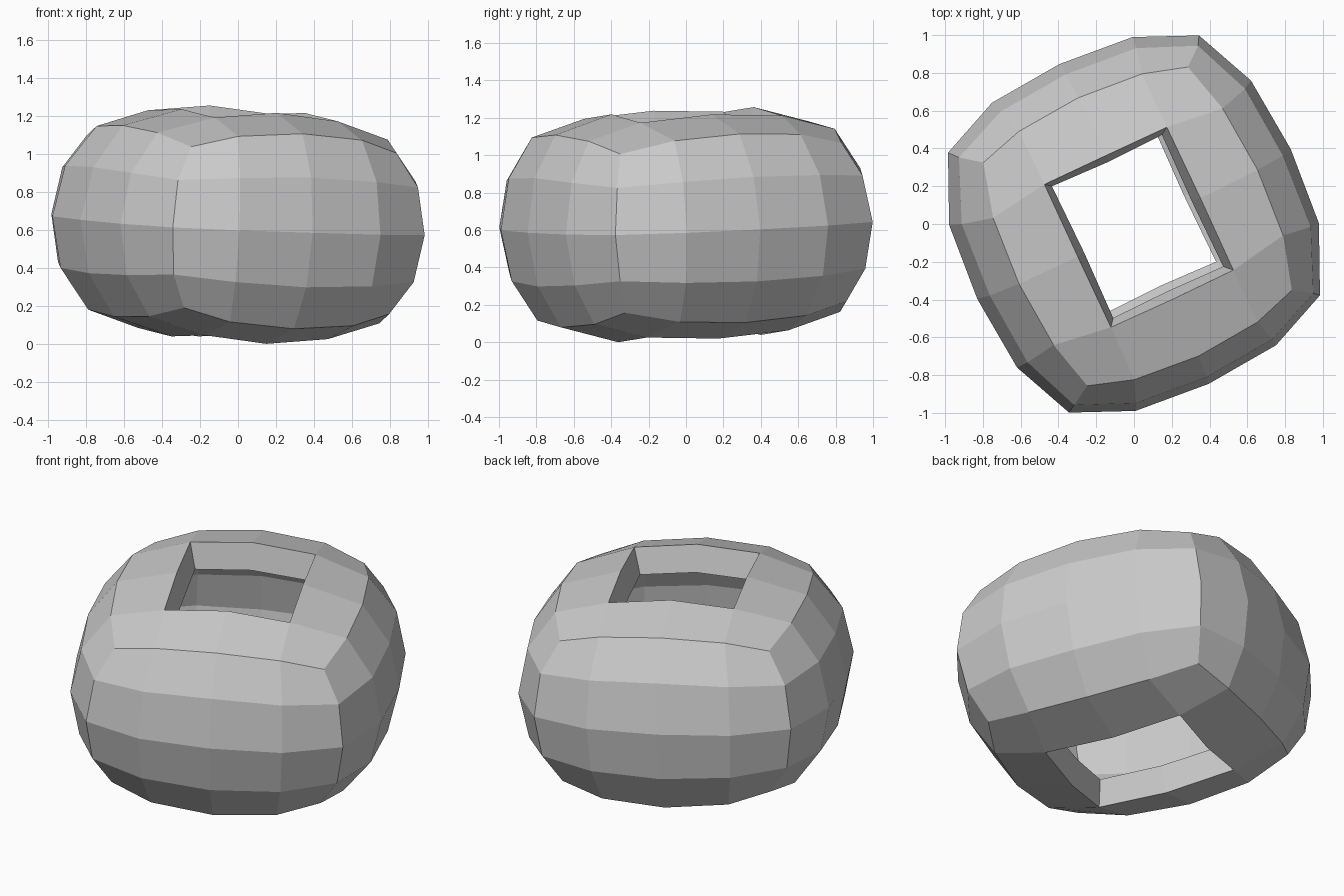
import bpy, bmesh
from math import radians, cos, sin
from mathutils import Vector

if "Cube" in bpy.data.objects:
    bpy.data.objects.remove(bpy.data.objects["Cube"])

MID_A, MID_B = 115, 205.5          # facing angles of the two pairs of sides
# Each level: (offset angle, radius, height) for
# corner, quarter point and middle of sides A, quarter point and middle of sides B
LEVELS = [
    [(44, 1.056, 0.0), (24.5, .99, 0.0), (0, .935, 0.0), (25.3, .98, 0.0), (0, .92, 0.0)],
    [(44, 1.006, .25), (25, .94, .275), (0, .885, .29), (26, .925, .27), (0, .86, .28)],
    [(42.5, .885, .425), (26.4, .81, .49), (0, .755, .515), (29, .77, .485), (0, .70, .505)],
]
RIM = [(40.6, .55, .575), None, (0, .42, .61), None, (0, .36, .60)]
TILT = Vector((0, 0, 1)).rotation_difference(Vector((.045, -.03, 1)))


def ring(bm, level, sign):
    """Vertices of one level, around the body; None where the level has no point."""
    corner, qa, ma, qb, mb = level
    out = []
    for turn in (0, 180):
        d = corner[0]
        pts = [(MID_A - d, corner), (MID_A - qa[0] if qa else 0, qa), (MID_A, ma),
               (MID_A + qa[0] if qa else 0, qa), (MID_A + d, corner),
               (MID_B - qb[0] if qb else 0, qb), (MID_B, mb),
               (MID_B + qb[0] if qb else 0, qb)]
        for ang, p in pts:
            if p is None:
                out.append(None)
                continue
            a = radians(ang + turn)
            co = Vector((p[1] * cos(a), p[1] * sin(a), p[2] * sign))
            out.append(bm.verts.new(TILT @ co))
    return out


bm = bmesh.new()
equator = ring(bm, LEVELS[0], 1)
for sign in (1, -1):
    rings = [equator] + [ring(bm, lv, sign) for lv in LEVELS[1:]]
    # side bands
    for lo, hi in zip(rings, rings[1:]):
        for i in range(16):
            j = (i + 1) % 16
            bm.faces.new((lo[i], lo[j], hi[j], hi[i]))
    # flat collar around the opening
    row, rim = rings[-1], ring(bm, RIM, sign)
    for c in range(0, 16, 4):
        bm.faces.new((row[c - 1], row[c], row[(c + 1) % 16], rim[c]))
        bm.faces.new((row[c + 1], row[c + 2], rim[c + 2], rim[c]))
        n = (c + 4) % 16
        bm.faces.new((row[c + 2], row[c + 3], rim[n], rim[c + 2]))
bmesh.ops.recalc_face_normals(bm, faces=bm.faces)
low = min(v.co.z for v in bm.verts)
bmesh.ops.translate(bm, verts=bm.verts, vec=(0, 0, -low))

mesh = bpy.data.meshes.new("hollow_bead")
bm.to_mesh(mesh)
bm.free()
bead = bpy.data.objects.new("hollow_bead", mesh)
bpy.context.collection.objects.link(bead)

# wall thickness
wall = bead.modifiers.new("wall", 'SOLIDIFY')
wall.thickness = .16
wall.offset = -1
